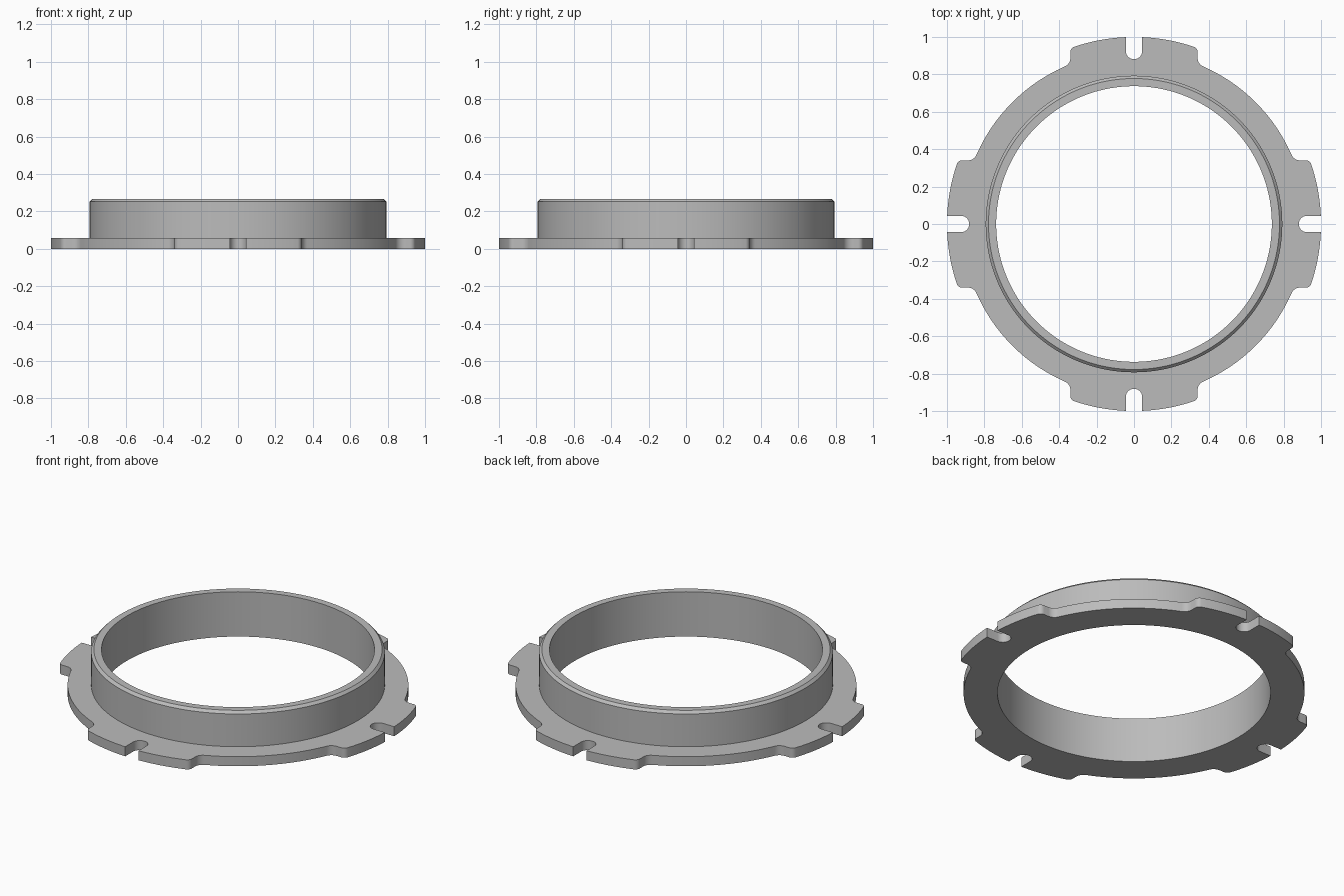
import bpy, bmesh
from math import pi, sin, cos, sqrt, atan2
from mathutils import Vector, Matrix

cube = bpy.data.objects.get("Cube")
if cube:
    bpy.data.objects.remove(cube)

SEGMENTS = 144
RIM, WAIST = 1.0, 0.92          # tab radius and flange radius between tabs
SLOT, SLOT_X = 0.044, 0.925     # slot half width and centre of its round end
TAB, FILLET, CORNER = 0.34, 0.05, 0.03
BORE, COLLAR, CHAMFER = 0.737, 0.793, 0.015
FLANGE_Z, TOP_Z = 0.057, 0.267


def arc(cx, cy, r, a0, a1, n):
    return [Vector((cx + r * cos(a0 + (a1 - a0) * i / n),
                    cy + r * sin(a0 + (a1 - a0) * i / n))) for i in range(n + 1)]


def half_tab():
    """Outline from the middle of a slot to halfway towards the next tab."""
    corner_y = TAB - CORNER
    corner_x = sqrt((RIM - CORNER) ** 2 - corner_y ** 2)
    corner_a = atan2(corner_y, corner_x)
    fillet_y = TAB + FILLET
    fillet_x = sqrt((WAIST + FILLET) ** 2 - fillet_y ** 2)
    fillet_a = atan2(fillet_y, fillet_x)
    pts = arc(SLOT_X, 0, SLOT, pi, pi / 2, 8)
    pts += arc(0, 0, RIM, atan2(SLOT, RIM), corner_a, 10)
    pts += arc(corner_x, corner_y, CORNER, corner_a, pi / 2, 6)[1:]
    pts += arc(fillet_x, fillet_y, FILLET, -pi / 2, fillet_a - pi, 8)
    pts += arc(0, 0, WAIST, fillet_a, pi / 4, 14)[1:]
    return pts


# Full flange outline: mirror the half tab, then repeat it four times
half = half_tab()
mirrored = [Vector((p.x, -p.y)) for p in reversed(half)]
quarter = mirrored[1:-1] + half
outline = [Matrix.Rotation(k * pi / 2, 2) @ p for k in range(4) for p in quarter]

bm = bmesh.new()


def ring(points, z):
    return [bm.verts.new((p.x, p.y, z)) for p in points]


def wall(a, b):
    n = len(a)
    for i in range(n):
        j = (i + 1) % n
        bm.faces.new((a[i], a[j], b[j], b[i]))


def plate(outer, inner, direction):
    edges = [bm.edges.get((loop[i - 1], loop[i]))
             for loop in (outer, inner) for i in range(len(loop))]
    bmesh.ops.triangle_fill(bm, edges=edges, use_beauty=True, normal=direction)


# Collar: bore, top rim, chamfer and outer wall
profile = [(BORE, 0), (BORE, TOP_Z), (COLLAR - CHAMFER, TOP_Z),
           (COLLAR, TOP_Z - CHAMFER), (COLLAR, FLANGE_Z)]
rings = [ring(arc(0, 0, r, 0, 2 * pi, SEGMENTS)[:-1], z) for r, z in profile]
for lower, upper in zip(rings, rings[1:]):
    wall(lower, upper)

# Flange: slotted edge, underside and upper face
bottom, top = ring(outline, 0), ring(outline, FLANGE_Z)
wall(bottom, top)
plate(bottom, rings[0], Vector((0, 0, -1)))
plate(top, rings[-1], Vector((0, 0, 1)))
bmesh.ops.recalc_face_normals(bm, faces=bm.faces)

mesh = bpy.data.meshes.new("flanged_collar")
bm.to_mesh(mesh)
bm.free()
body = bpy.data.objects.new("flanged_collar", mesh)
bpy.context.collection.objects.link(body)

# Plain grey metal
grey = bpy.data.materials.new("grey_metal")
grey.use_nodes = True
colour = (0.5, 0.5, 0.5, 1)
grey.diffuse_color = colour
grey.node_tree.nodes["Principled BSDF"].inputs["Base Color"].default_value = colour
mesh.materials.append(grey)

bpy.context.view_layer.objects.active = body
body.select_set(True)
bpy.ops.object.shade_smooth_by_angle(angle=pi / 6)
